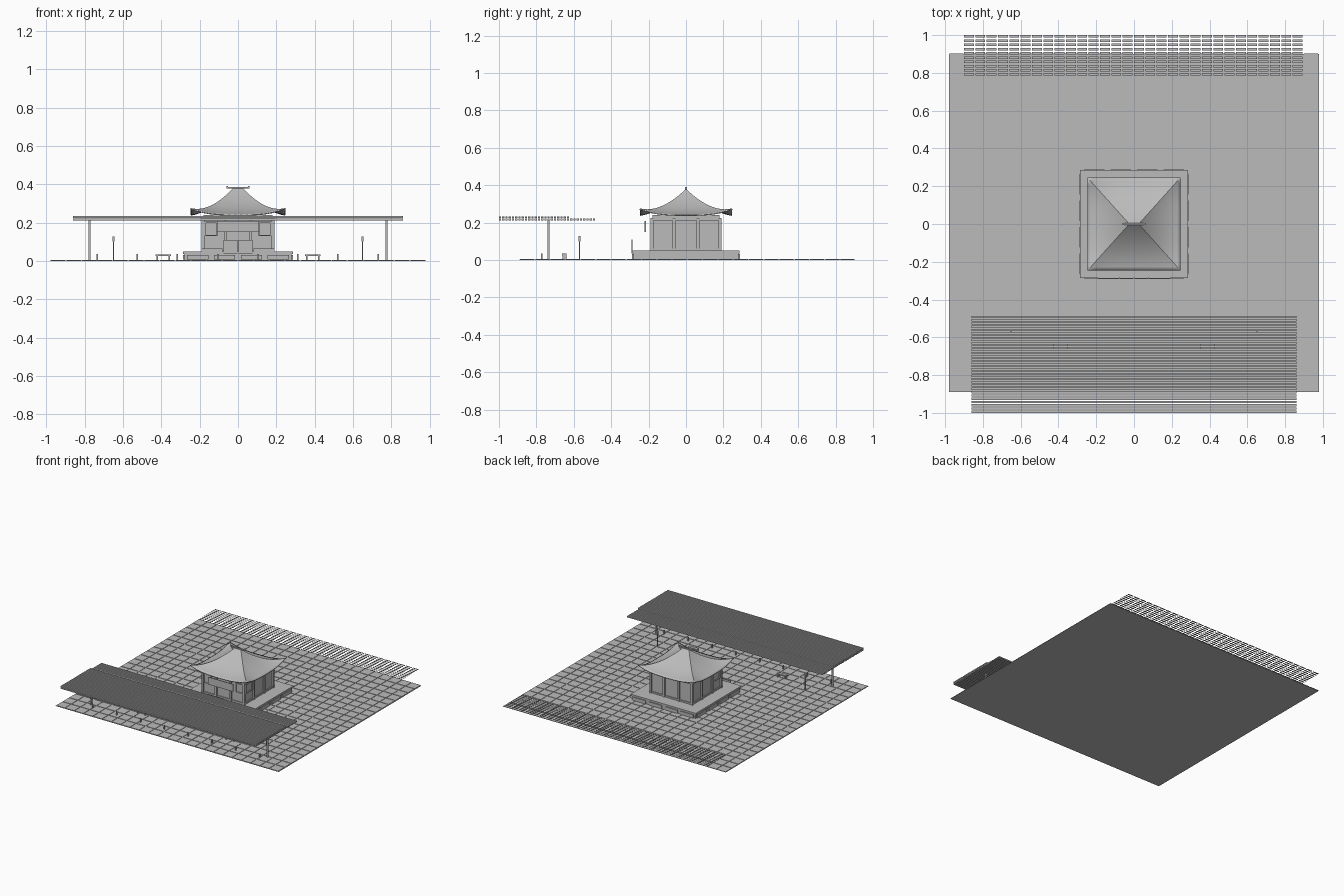
import bpy, bmesh
from math import cos, pi

if "Cube" in bpy.data.objects:
    bpy.data.objects.remove(bpy.data.objects["Cube"])

stone = bpy.data.materials.new("plain_grey")
stone.use_nodes = True
GREY = (0.5, 0.5, 0.5, 1)
stone.diffuse_color = GREY
stone.node_tree.nodes["Principled BSDF"].inputs["Base Color"].default_value = GREY


def add(name, bm):
    bmesh.ops.recalc_face_normals(bm, faces=bm.faces)
    mesh = bpy.data.meshes.new(name)
    bm.to_mesh(mesh)
    bm.free()
    mesh.materials.append(stone)
    obj = bpy.data.objects.new(name, mesh)
    bpy.context.collection.objects.link(obj)
    return obj


def put_box(bm, x, y, z):
    """Box from three (low, high) ranges."""
    verts = bmesh.ops.create_cube(bm, size=1)["verts"]
    for v in verts:
        for i, (lo, hi) in enumerate((x, y, z)):
            v.co[i] = lo if v.co[i] < 0 else hi


def boxes(name, ranges):
    bm = bmesh.new()
    for r in ranges:
        put_box(bm, *r)
    return add(name, bm)


def array(obj, count, offset):
    mod = obj.modifiers.new("repeat", "ARRAY")
    mod.count = count
    mod.use_relative_offset = False
    mod.use_constant_offset = True
    mod.constant_offset_displace = offset


def around(c, half):
    return (c - half, c + half)


# Paved courtyard: thin bed with a grid of tiles
boxes("courtyard_bed", [((-0.98, 0.98), (-0.89, 0.9), (0, 0.002))])
pitch = 0.0816
tiles = boxes("paving_tiles", [((-0.977, -0.902), (-0.887, -0.812), (0.001, 0.005))])
array(tiles, 24, (pitch, 0, 0))
array(tiles, 22, (0, pitch, 0))

# Flat slatted grating along the back
bm = bmesh.new()
corners = [(-0.9, 0.785), (-0.848, 0.785), (-0.848, 0.798), (-0.9, 0.798)]
bm.faces.new([bm.verts.new((x, y, 0.07)) for x, y in corners])
grating = add("back_grating", bm)
array(grating, 30, (0.06, 0, 0))
array(grating, 10, (0, 0.0224, 0))

# Front canopy: two layers of long slats on posts
for name, z, count in (("canopy_lower_slats", 0.212, 30), ("canopy_upper_slats", 0.224, 22)):
    slats = boxes(name, [((-0.86, 0.86), (-1, -0.988), (z, z + 0.009))])
    array(slats, count, (0, 0.0173, 0))
boxes("canopy_posts", [(around(s * 0.775, 0.005), around(-0.735, 0.005), (0, 0.213))
                       for s in (-1, 1)])

# Lamp posts, bollards and benches
boxes("lamp_posts", [(around(s * 0.65, 0.003), around(-0.57, 0.003), (0, 0.12)) for s in (-1, 1)]
      + [(around(s * 0.65, 0.005), around(-0.57, 0.005), (0.1, 0.128)) for s in (-1, 1)])
bollards = boxes("bollards", [(around(-0.735, 0.004), around(-0.772, 0.004), (0, 0.035))])
array(bollards, 8, (0.2094, 0, 0))
for side, s in (("right", -1), ("left", 1)):
    parts = [(around(s * 0.39, 0.04), around(-0.65, 0.012), (0.025, 0.034))]
    parts += [(around(s * 0.39 + d, 0.004), around(-0.65, 0.01), (0, 0.026)) for d in (-0.032, 0.032)]
    boxes(side + "_bench", parts)

# Temple platform with a cap slab and side blocks
boxes("platform", [(around(0, 0.28), around(0, 0.28), (0, 0.042)),
                   (around(0, 0.287), around(0, 0.287), (0.036, 0.05))])
blocks = []
for s in (-1, 1):
    for c in (-0.21, -0.07, 0.07, 0.21):
        blocks.append((around(c, 0.055), around(s * 0.283, 0.005), (0.006, 0.032)))
        blocks.append((around(s * 0.283, 0.005), around(c, 0.055), (0.006, 0.032)))
boxes("platform_side_blocks", blocks)

# Temple walls, pillars and beams
boxes("temple_walls", [(around(0, 0.178), around(0, 0.178), (0.05, 0.238))])
spots = (-0.182, -0.065, 0.065, 0.182)
boxes("wall_pillars", [(around(x, 0.008), around(y, 0.008), (0.05, 0.225))
                       for x in spots for y in spots if max(abs(x), abs(y)) > 0.1])
boxes("wall_beams", [(around(0, 0.185), around(0, 0.185), (0.05, 0.062)),
                     (around(0, 0.188), around(0, 0.188), (0.212, 0.224)),
                     (around(0, 0.18), around(0, 0.18), (0.224, 0.24))])


def frame(x, y, z, t=0.006):
    """Square frame in a wall, lying in the plane of its thinner side."""
    long_x = x[1] - x[0] > y[1] - y[0]
    out = [(x, y, (z[0], z[0] + t)), (x, y, (z[1] - t, z[1]))]
    a = x if long_x else y
    for bar in ((a[0], a[0] + t), (a[1] - t, a[1])):
        out.append((bar, y, z) if long_x else (x, bar, z))
    return out


windows = []
for s in (-1, 1):
    windows += frame(around(s * 0.14, 0.034), (-0.186, -0.176), (0.13, 0.205))
    windows += frame(around(s * 0.181, 0.005), (-0.165, -0.08), (0.13, 0.205))
boxes("window_frames", windows)

# Front entrance: hanging board, low doors and railing
boxes("hanging_board", [(around(0, 0.11), around(-0.218, 0.003), (0.15, 0.208))])
boxes("entrance_doors", [(around(s * 0.039, 0.036), around(-0.288, 0.003), (0.035, 0.11))
                         for s in (-1, 1)])
boxes("front_rail", [(around(s * 0.135, 0.055), around(-0.288, 0.003), (0.05, 0.064))
                     for s in (-1, 1)])

# Curved hip roof: concave slopes, corners swept upward
STEPS, ACROSS = 12, 16


def roof_point(side, s, t):
    u = 1 - t
    reach = 0.247 * u
    z = 0.242 + 0.138 * (0.3 * t + 0.7 * t ** 2) + 0.034 * abs(s) ** 3 * u ** 3
    ridge = 0.025 * t
    along, out = s * (reach + ridge), reach
    if side % 2:
        along, out = s * reach, reach + ridge
    x, y = (along, -out) if side % 2 == 0 else (out, along)
    return (x, y, z) if side < 2 else (-x, -y, z)


bm = bmesh.new()
for side in range(4):
    grid = [[bm.verts.new(roof_point(side, 2 * i / ACROSS - 1, j / STEPS))
             for i in range(ACROSS + 1)] for j in range(STEPS + 1)]
    for low, high in zip(grid, grid[1:]):
        for i in range(ACROSS):
            bm.faces.new((low[i], low[i + 1], high[i + 1], high[i]))
bmesh.ops.remove_doubles(bm, verts=bm.verts, dist=0.0005)
roof = add("temple_roof", bm)
shell = roof.modifiers.new("thickness", "SOLIDIFY")
shell.thickness = 0.006
shell.offset = -1
bpy.context.view_layer.objects.active = roof
roof.select_set(True)
bpy.ops.object.shade_smooth_by_angle(angle=pi / 7)

# Ridge bar with raised ends
boxes("roof_ridge", [(around(0, 0.06), around(0, 0.006), (0.378, 0.386))]
      + [(around(s * 0.056, 0.005), around(0, 0.006), (0.38, 0.39)) for s in (-1, 1)])
